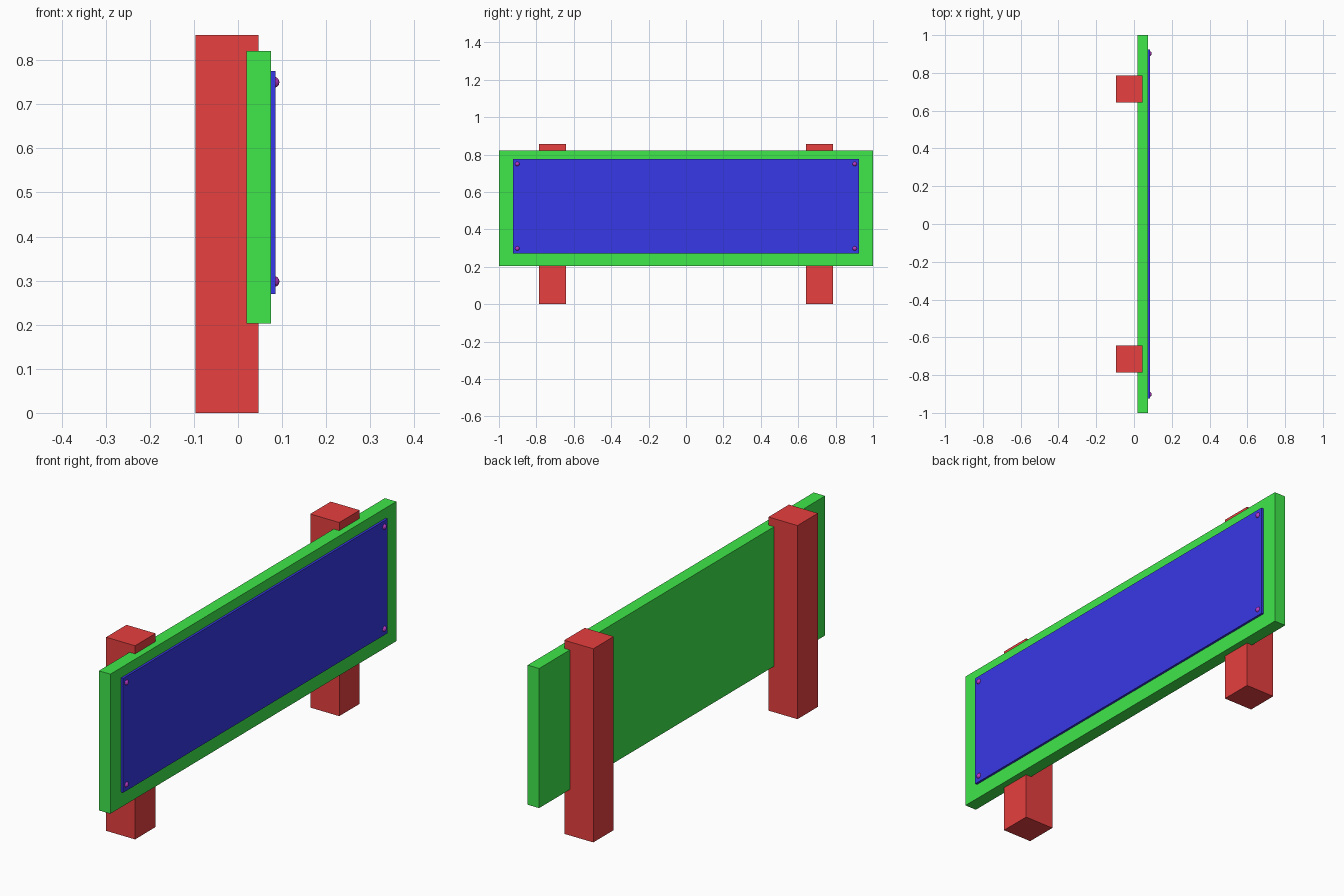
import bpy, bmesh
from mathutils import Matrix

if "Cube" in bpy.data.objects:
    bpy.data.objects.remove(bpy.data.objects["Cube"])


def material(name, color):
    m = bpy.data.materials.new(name)
    m.diffuse_color = (*color, 1)
    m.use_nodes = True
    m.node_tree.nodes["Principled BSDF"].inputs["Base Color"].default_value = m.diffuse_color
    return m


def add_object(name, bm, mat):
    me = bpy.data.meshes.new(name)
    bm.to_mesh(me)
    bm.free()
    me.materials.append(mat)
    ob = bpy.data.objects.new(name, me)
    bpy.context.collection.objects.link(ob)
    return ob


def box(name, lo, hi, mat):
    bm = bmesh.new()
    bmesh.ops.create_cube(bm, size=1)
    for v in bm.verts:
        v.co = [(a + b) / 2 + c * (b - a) for a, b, c in zip(lo, hi, v.co)]
    return add_object(name, bm, mat)


red = material("post_red", (0.8, 0.05, 0.05))
green = material("board_green", (0.05, 0.8, 0.07))
blue = material("panel_blue", (0.04, 0.04, 0.8))
purple = material("screw_purple", (0.5, 0.04, 0.6))

# Square posts, let into the back of the board
for side, y in (("left", -0.714), ("right", 0.714)):
    box(f"post_{side}", (-0.096, y - 0.0715, 0), (0.046, y + 0.0715, 0.857), red)

# Backing board and raised sign panel
box("backing_board", (0.019, -1, 0.203), (0.075, 1, 0.821), green)
box("sign_panel", (0.075, -0.925, 0.27), (0.085, 0.925, 0.776), blue)

# Round screw heads in the panel corners
for y in (-0.902, 0.902):
    for z in (0.298, 0.75):
        bm = bmesh.new()
        bmesh.ops.create_uvsphere(
            bm, u_segments=12, v_segments=8, radius=0.0125,
            matrix=Matrix.Translation((0.0815, y, z)) @ Matrix.Rotation(1.5708, 4, 'Y'))
        add_object("screw_head", bm, purple)
